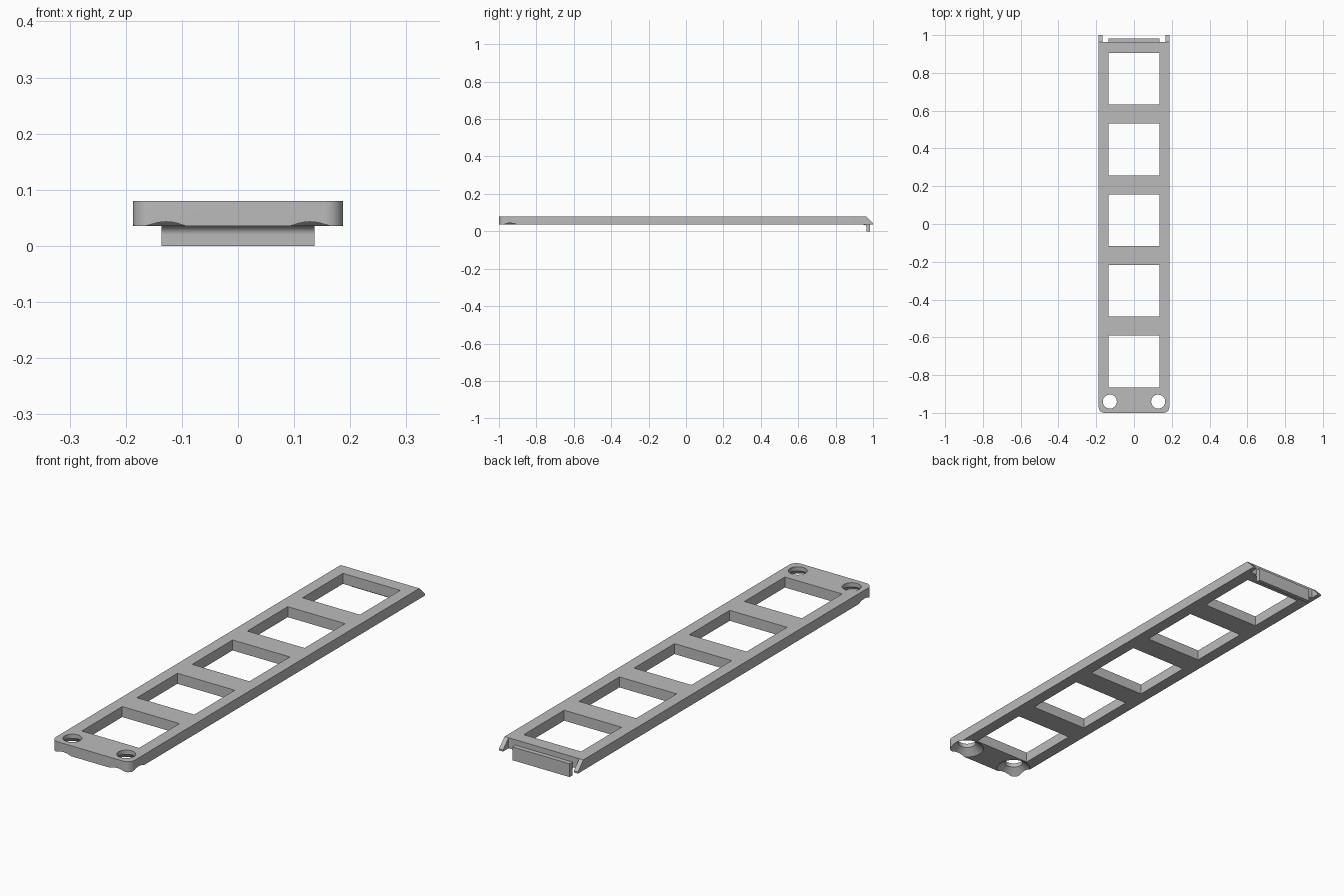
import bpy, bmesh, math
from mathutils import Matrix

cube = bpy.data.objects.get("Cube")
if cube:
    bpy.data.objects.remove(cube, do_unlink=True)

HALF_W, BOTTOM, TOP = 0.187, 0.035, 0.08
FRONT, PLATE_END, BACK = -1.0, 0.963, 1.0

grey = bpy.data.materials.new("plain grey")
grey.use_nodes = True
colour = (0.5, 0.5, 0.5, 1)
grey.diffuse_color = colour
grey.node_tree.nodes["Principled BSDF"].inputs["Base Color"].default_value = colour


def make_object(name, bm):
    bmesh.ops.recalc_face_normals(bm, faces=bm.faces)
    mesh = bpy.data.meshes.new(name)
    bm.to_mesh(mesh)
    bm.free()
    mesh.materials.append(grey)
    obj = bpy.data.objects.new(name, mesh)
    bpy.context.collection.objects.link(obj)
    return obj


def add_box(bm, x0, x1, y0, y1, z0, z1):
    centre = Matrix.Translation(((x0 + x1) / 2, (y0 + y1) / 2, (z0 + z1) / 2))
    size = Matrix.Diagonal((x1 - x0, y1 - y0, z1 - z0, 1))
    bmesh.ops.create_cube(bm, size=1, matrix=centre @ size)


def extrude_side_profile(name, points, x0, x1):
    """Extrude a (y, z) outline across x."""
    bm = bmesh.new()
    face = bm.faces.new([bm.verts.new((x0, y, z)) for y, z in points])
    out = bmesh.ops.extrude_face_region(bm, geom=[face], use_keep_orig=True)
    moved = [v for v in out["geom"] if isinstance(v, bmesh.types.BMVert)]
    bmesh.ops.translate(bm, verts=moved, vec=(x1 - x0, 0, 0))
    return make_object(name, bm)


def add_lathe(bm, profile, x, y, steps=40):
    """Closed solid of revolution from (radius, z) rings."""
    rings = []
    for r, z in profile:
        angles = [2 * math.pi * i / steps for i in range(steps)]
        rings.append([bm.verts.new((x + r * math.cos(a), y + r * math.sin(a), z)) for a in angles])
    for low, high in zip(rings, rings[1:]):
        for i in range(steps):
            j = (i + 1) % steps
            bm.faces.new((low[i], low[j], high[j], high[i]))
    bm.faces.new(rings[0][::-1])
    bm.faces.new(rings[-1])


def finish(obj):
    bpy.ops.object.select_all(action="DESELECT")
    obj.select_set(True)
    bpy.context.view_layer.objects.active = obj
    bpy.ops.object.shade_smooth_by_angle(angle=math.radians(30))


# Plate with rounded front corners
bm = bmesh.new()
add_box(bm, -HALF_W, HALF_W, FRONT, PLATE_END, BOTTOM, TOP)
corners = [e for e in bm.edges
           if all(v.co.y < 0 for v in e.verts)
           and abs(e.verts[0].co.z - e.verts[1].co.z) > 0.01]
bmesh.ops.bevel(bm, geom=corners, offset=0.032, segments=8, profile=0.5, affect="EDGES")
plate = make_object("frame_plate", bm)

# Cutters: five square windows and two holes countersunk from below
bm = bmesh.new()
for i in range(5):
    y = -0.7275 + i * 0.374
    add_box(bm, -0.136, 0.136, y - 0.137, y + 0.137, 0, 0.12)
for side in (-1, 1):
    add_lathe(bm, [(0.082, 0.025), (0.037, 0.062), (0.037, 0.1)], side * 0.128, -0.94)
cutter = make_object("opening_cutter", bm)
cutter.hide_render = True

cut = plate.modifiers.new("openings", "BOOLEAN")
cut.operation = "DIFFERENCE"
cut.solver = "EXACT"
cut.object = cutter
bpy.context.view_layer.objects.active = plate
bpy.ops.object.modifier_apply(modifier=cut.name)
bpy.data.objects.remove(cutter, do_unlink=True)
finish(plate)

# Sloped wings at the two back corners
wing = [(PLATE_END, BOTTOM), (BACK, BOTTOM), (BACK, 0.042), (PLATE_END, TOP)]
extrude_side_profile("left_wing", wing, 0.168, HALF_W)
extrude_side_profile("right_wing", wing, -HALF_W, -0.168)

# Hanging tongue with a filleted root under the plate
r = 0.015
fillet = [(0.95 + r * math.sin(a), BOTTOM - r + r * math.cos(a))
          for a in (math.pi / 2 * i / 8 for i in range(9))]
tongue = fillet + [(0.965, 0), (0.983, 0), (0.983, 0.057), (PLATE_END, 0.057), (PLATE_END, BOTTOM)]
finish(extrude_side_profile("latch_tongue", tongue, -0.136, 0.136))
